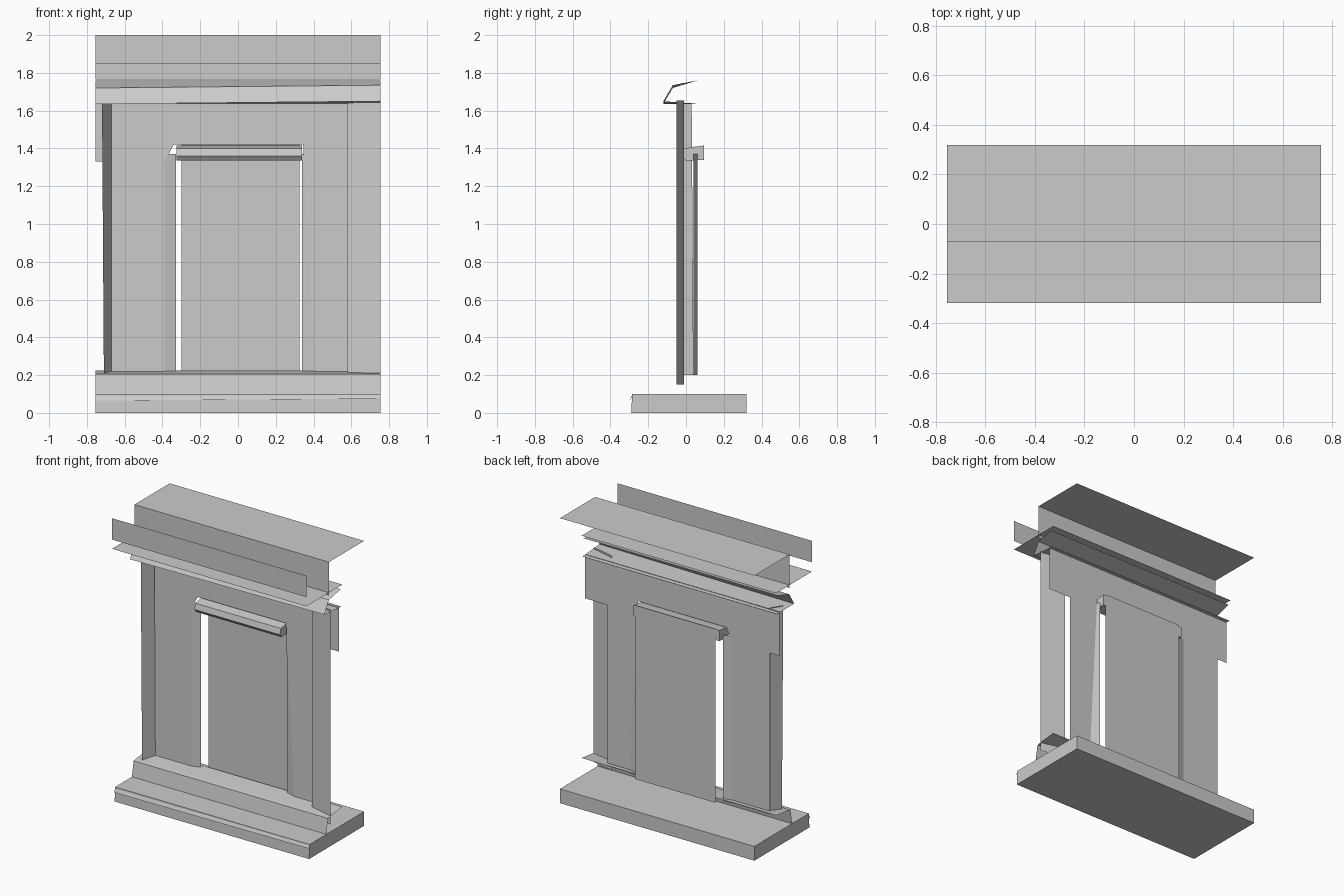
import bpy

if "Cube" in bpy.data.objects:
    bpy.data.objects.remove(bpy.data.objects["Cube"])

W = 0.755  # half width


def mesh(name, verts, faces):
    me = bpy.data.meshes.new(name)
    me.from_pydata(verts, [], faces)
    me.update()
    ob = bpy.data.objects.new(name, me)
    bpy.context.collection.objects.link(ob)
    return ob


def run(name, profile, x0=-W, x1=W, closed=False, skew=None):
    """Extrude a (y, z) profile along x; skew lifts z at the right end."""
    n = len(profile)
    skew = skew or [0] * n
    verts = [(x0, y, z) for y, z in profile]
    verts += [(x1, y, z + s) for (y, z), s in zip(profile, skew)]
    faces = [(i, (i + 1) % n, n + (i + 1) % n, n + i) for i in range(n if closed else n - 1)]
    if closed:
        faces += [tuple(range(n))[::-1], tuple(range(n, 2 * n))]
    return mesh(name, verts, faces)


def strip(name, bottom, top, z0, z1):
    """Upright sheet through (x, y) plan points."""
    n = len(bottom)
    verts = [(x, y, z0) for x, y in bottom] + [(x, y, z1) for x, y in top]
    return mesh(name, verts, [(i, i + 1, n + i + 1, n + i) for i in range(n - 1)])


# plinth slab and the moulding above it
run("plinth", [(-0.29, 0), (0.32, 0), (0.32, 0.1), (-0.285, 0.1)], closed=True)
run("plinth_lip", [(-0.295, 0.065), (-0.285, 0.09)], skew=[0.01, 0.005])
run("base_moulding", [(-0.10, 0.09), (-0.08, 0.205), (-0.05, 0.21), (0.08, 0.225)])

# main wall around the opening
Y = 0.04
strip("wall_left", [(-0.68, Y), (-0.39, Y)], [(-0.68, Y), (-0.39, Y)], 0.2, 1.33)
strip("wall_right", [(0.41, Y), (0.58, Y)], [(0.35, Y), (0.58, Y)], 0.2, 1.33)
mesh("wall_band",
     [(-W, Y, 1.33), (-0.39, Y, 1.33), (-0.34, Y, 1.42), (0.345, Y, 1.42),
      (0.35, Y, 1.33), (W, Y, 1.33), (W, Y, 1.64), (-W, Y, 1.64)],
     [(0, 1, 2, 7), (2, 3, 6, 7), (3, 4, 5, 6)])

# angled outer returns
left = [(-0.72, -0.05), (-0.67, 0.03)]
strip("outer_return_left", [(-0.71, -0.05), (-0.67, 0.04)], left, 0.2, 1.64)
right = [(W, -0.05), (0.58, -0.01)]
strip("outer_return_right", right, right, 0.15, 1.655)

# door jambs, lintel and recessed panel
jamb = [(-0.39, Y), (-0.328, 0.058)]
strip("jamb_left", jamb, jamb, 0.2, 1.37)
strip("jamb_right", [(0.34, 0.06), (0.41, Y)], [(0.34, 0.06), (0.35, Y)], 0.2, 1.37)
run("lintel", [(-0.02, 1.36), (-0.01, 1.40), (0.05, 1.41), (0.095, 1.415), (0.095, 1.34), (0.0, 1.335)],
    -0.325, 0.34, closed=True)
panel = [(-0.30, 0.10), (0.325, 0.10)]
strip("door_panel", panel, panel, 0.2, 1.42)

# lower cornice, slightly twisted
run("lower_cornice", [(0.07, 1.635), (-0.12, 1.635), (-0.07, 1.72), (0.06, 1.76)],
    skew=[0, 0.015, 0.015, 0])

# upper cornice sheets
run("cornice_soffit", [(-0.32, 1.785), (0.08, 1.785)])
run("cornice_front", [(-0.32, 1.85), (-0.32, 2.0)])
run("attic", [(-0.07, 1.765), (-0.07, 2.0), (0.32, 2.0)])
